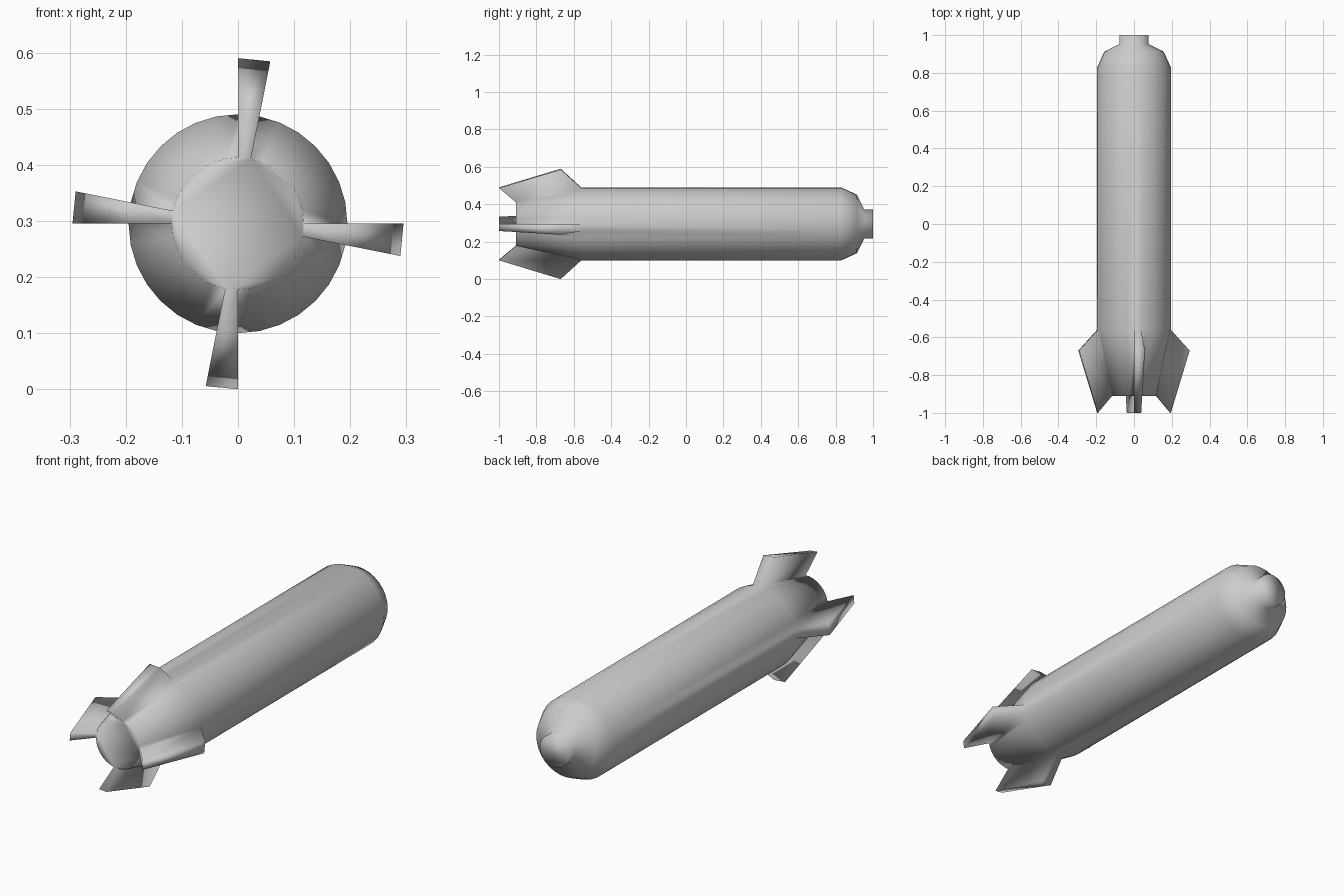
import bpy, bmesh, math

if "Cube" in bpy.data.objects:
    bpy.data.objects.remove(bpy.data.objects["Cube"])

SIDES = 32
AXIS_Z = 0.295


def point(y, r, i):
    # position on a ring around the long axis, counted clockwise from the top
    a = 2 * math.pi * i / SIDES
    return (r * math.sin(a), y, AXIS_Z + r * math.cos(a))


# Body profile from tail to nose: (y, radius)
profile = [(-0.91, 0.118), (-0.56, 0.195), (0.83, 0.195),
           (0.913, 0.157), (0.953, 0.077), (1.0, 0.077)]

bm = bmesh.new()
rings = [[bm.verts.new(point(y, r, i)) for i in range(SIDES)] for y, r in profile]

# Four fins: one tail panel in each quarter is pulled outward and swept back
fin_panels = range(0, SIDES, SIDES // 4)
for i in fin_panels:
    j = (i + 1) % SIDES
    root = [rings[0][i], rings[0][j], rings[1][j], rings[1][i]]
    tip = [bm.verts.new(point(y, r, k)) for y, r, k in
           [(-1.0, 0.195, i), (-1.0, 0.195, i + 1),
            (-0.67, 0.295, i + 1), (-0.67, 0.295, i)]]
    bm.faces.new(tip)
    for k in range(4):
        n = (k + 1) % 4
        bm.faces.new((root[k], root[n], tip[n], tip[k]))

# Body skin
for s in range(len(rings) - 1):
    for i in range(SIDES):
        if s == 0 and i in fin_panels:
            continue
        j = (i + 1) % SIDES
        bm.faces.new((rings[s][i], rings[s][j], rings[s + 1][j], rings[s + 1][i]))

# End caps
bm.faces.new(rings[0])
bm.faces.new(rings[-1])

bmesh.ops.recalc_face_normals(bm, faces=bm.faces)
for f in bm.faces:
    f.smooth = True

mesh = bpy.data.meshes.new("finned_body")
bm.to_mesh(mesh)
bm.free()
bpy.context.collection.objects.link(bpy.data.objects.new("finned_body", mesh))
